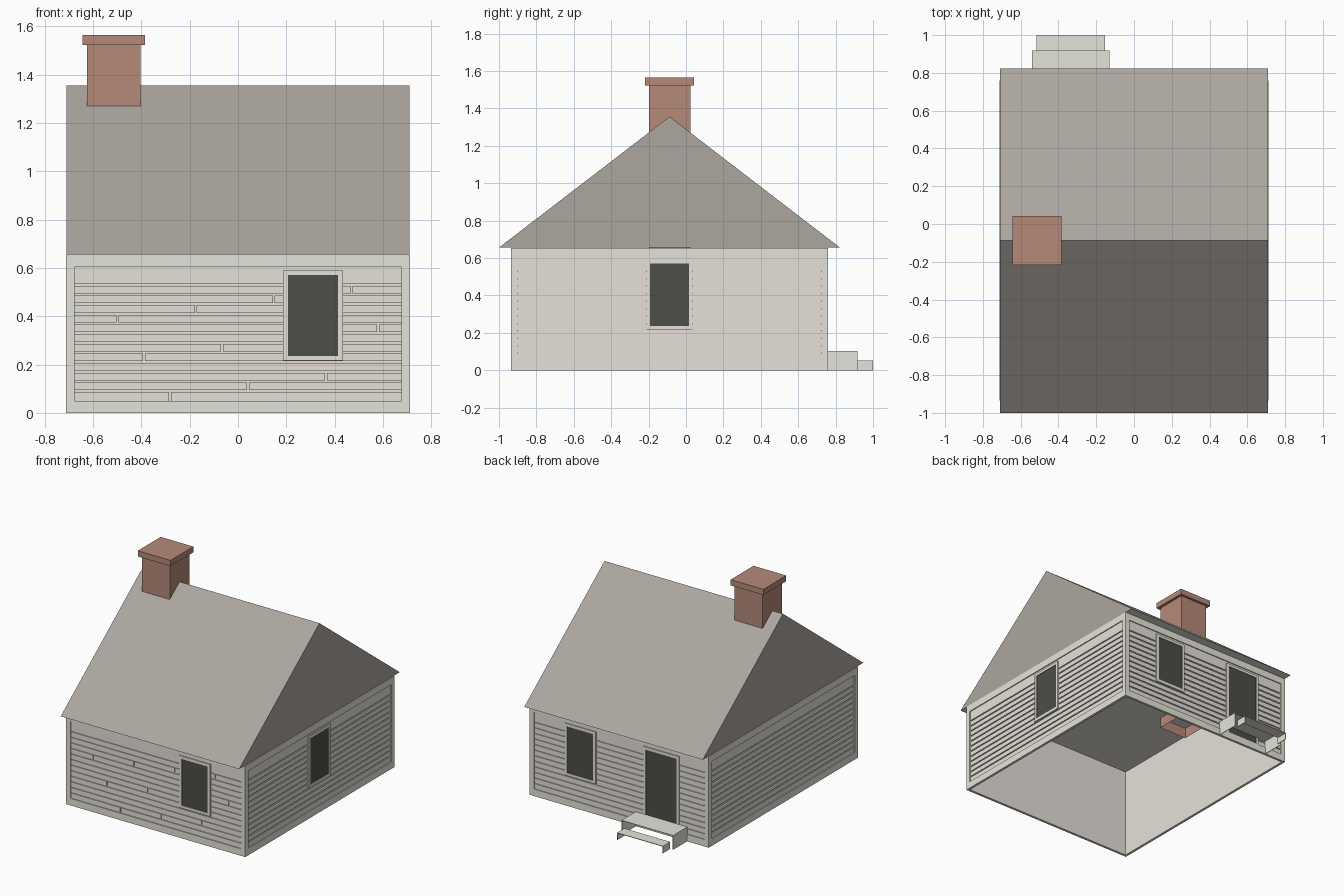
import bpy
import bmesh
from math import pi
from mathutils import Matrix, Vector

cube = bpy.data.objects.get("Cube")
if cube:
    bpy.data.objects.remove(cube, do_unlink=True)


def material(name, rgb):
    lin = [((c / 255 + 0.055) / 1.055) ** 2.4 for c in rgb]
    m = bpy.data.materials.new(name)
    m.use_nodes = True
    m.diffuse_color = (*lin, 1)
    m.node_tree.nodes["Principled BSDF"].inputs["Base Color"].default_value = (*lin, 1)
    return m


TRIM = material("trim paint", (229, 228, 218))
SIDING = material("siding paint", (230, 225, 217))
GLASS = material("dark opening", (77, 78, 72))
ROOF = material("roof shingle", (172, 166, 159))
BRICK = material("chimney brick", (182, 138, 121))


def finish(name, bm, mats, place=Matrix()):
    bmesh.ops.recalc_face_normals(bm, faces=bm.faces)
    mesh = bpy.data.meshes.new(name)
    bm.to_mesh(mesh)
    bm.free()
    for mat in mats:
        mesh.materials.append(mat)
    ob = bpy.data.objects.new(name, mesh)
    ob.matrix_world = place
    bpy.context.collection.objects.link(ob)
    return ob


def boxes(name, spans, mat, place=Matrix(), open_bottom=False):
    """One object from boxes given as (x0, x1, y0, y1, z0, z1)."""
    bm = bmesh.new()
    for x0, x1, y0, y1, z0, z1 in spans:
        mid = Vector((x0 + x1, y0 + y1, z0 + z1)) / 2
        size = Matrix.Diagonal((x1 - x0, y1 - y0, z1 - z0, 1))
        bmesh.ops.create_cube(bm, size=1, matrix=Matrix.Translation(mid) @ size)
    if open_bottom:
        low = min(bm.faces, key=lambda f: f.calc_center_median().z)
        bmesh.ops.delete(bm, geom=[low], context="FACES")
    return finish(name, bm, [mat], place)


HALF_X, HALF_Y, MID_Y = 0.712, 0.847, -0.088
WALL_TOP, LOW, HIGH, ROW = 0.655, 0.05, 0.605, 0.04
ROWS, EDGE, GAP = 13, 0.035, 0.004
BOARD, CORE, INSIDE = 0.007, 0.014, 0.018    # depths behind the trim face


def wall(side, angle, half, depth, openings, joints=False):
    # Local frame: x runs along the wall, -y points outdoors
    place = Matrix.Translation((0, MID_Y, 0)) @ Matrix.Rotation(angle, 4, "Z") \
        @ Matrix.Translation((0, -depth, 0))
    inner = half - EDGE
    end = half - 0.006
    boxes(side + "_wall", [(-end, end, CORE, INSIDE, 0, WALL_TOP)], SIDING, place)
    boxes(side + "_trim", [
        (-half, -inner, 0, CORE, 0, WALL_TOP), (inner, half, 0, CORE, 0, WALL_TOP),
        (-inner, inner, 0, CORE, 0, LOW), (-inner, inner, 0, CORE, HIGH, WALL_TOP)], TRIM, place)

    # Horizontal boards with open grooves, and staggered butt joints where wanted
    boards = []
    for i in range(ROWS):
        z0 = LOW + i * ROW + (GAP if i else 0)
        z1 = HIGH if i == ROWS - 1 else LOW + (i + 1) * ROW - GAP
        cuts = [-inner, inner]
        x = (-0.282 + 0.323 * i + 0.7) % 1.4 - 0.7
        if joints and i < ROWS - 1 and abs(x) < inner - 0.02:
            cuts.insert(1, x)
        for a, b in zip(cuts, cuts[1:]):
            boards.append((a + (GAP if a > -inner else 0), b - (GAP if b < inner else 0),
                           BOARD, CORE, z0, z1))
    boxes(side + "_siding", boards, SIDING, place)

    # Window and door casings with dark panes
    for kind, mid, width, bottom in openings:
        w, top = width / 2, 0.57
        rim = 0.02
        boxes(f"{side}_{kind}_frame", [
            (mid - w - rim, mid - w, 0, CORE, bottom - rim, top + rim),
            (mid + w, mid + w + rim, 0, CORE, bottom - rim, top + rim),
            (mid - w, mid + w, 0, CORE, top, top + rim),
            (mid - w, mid + w, 0, CORE, bottom - rim, bottom)], TRIM, place)
        boxes(f"{side}_{kind}_pane", [(mid - w, mid + w, 0.005, CORE, bottom, top)], GLASS, place)


WIN_W, SILL = 0.208, 0.236
wall("front", 0, HALF_X, HALF_Y, [("window", 0.31, WIN_W, SILL)], joints=True)
wall("left", pi / 2, HALF_Y, HALF_X, [("window", 0, WIN_W, SILL)])
wall("back", pi, HALF_X, HALF_Y,
     [("window", -0.31, WIN_W, SILL), ("door", 0.333, 0.245, 0.04)])
wall("right", -pi / 2, HALF_Y, HALF_X, [])

# Gabled roof: triangular profile drawn out along x, with a painted ceiling
bm = bmesh.new()
profile = [(-1, 0.656), (0.823, 0.656), (MID_Y, 1.356)]
face = bm.faces.new([bm.verts.new((-0.709, y, z)) for y, z in profile])
out = bmesh.ops.extrude_face_region(bm, geom=[face], use_keep_orig=True)
bmesh.ops.translate(bm, vec=(1.418, 0, 0),
                    verts=[v for v in out["geom"] if isinstance(v, bmesh.types.BMVert)])
min(bm.faces, key=lambda f: f.calc_center_median().z).material_index = 1
finish("roof", bm, [ROOF, TRIM])

# Chimney: hollow stack reaching below the ceiling, and a wider cap
CX = -0.514
boxes("chimney_stack", [(CX - 0.111, CX + 0.111, MID_Y - 0.111, MID_Y + 0.111, 0.58, 1.525)],
      BRICK, open_bottom=True)
boxes("chimney_cap", [(CX - 0.13, CX + 0.13, MID_Y - 0.13, MID_Y + 0.13, 1.523, 1.564)], BRICK)

# Back steps: open treads on side panels
T = 0.004
for name, half, y0, y1, z in (("upper_step", 0.205, 0.757, 0.918, 0.103),
                              ("lower_step", 0.182, 0.918, 1.0, 0.051)):
    x0, x1 = -0.335 - half, -0.335 + half
    boxes(name, [(x0, x1, y0, y1, z - T, z),
                 (x0, x0 + T, y0, y1, 0, z - T),
                 (x1 - T, x1, y0, y1, 0, z - T)], TRIM)
